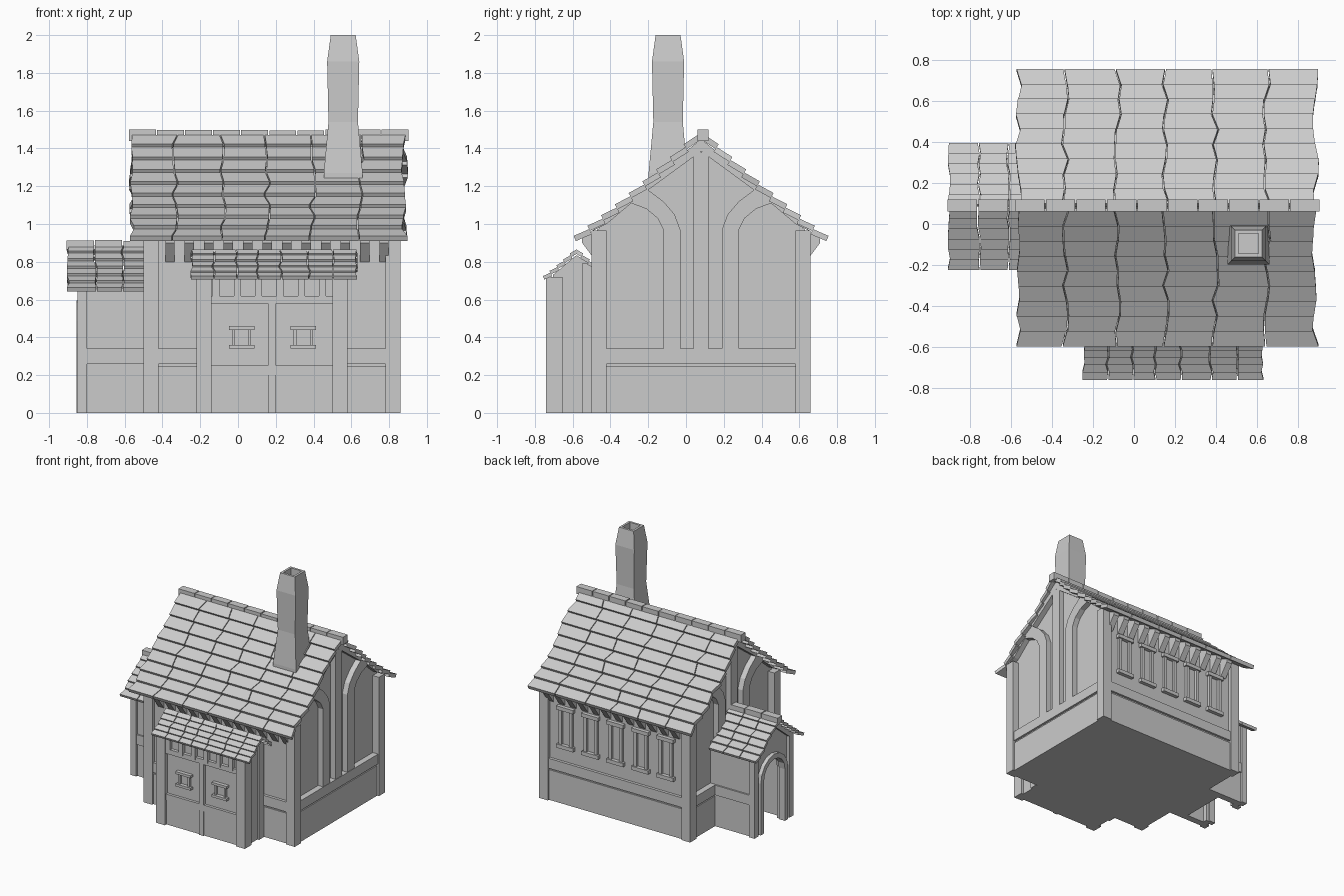
import bpy, bmesh, random
from math import cos, sin, pi, hypot

if "Cube" in bpy.data.objects:
    bpy.data.objects.remove(bpy.data.objects["Cube"])

random.seed(4)
YC = 0.08  # ridge line of the main house


def finish(name, bm):
    bmesh.ops.recalc_face_normals(bm, faces=bm.faces)
    me = bpy.data.meshes.new(name)
    bm.to_mesh(me)
    bm.free()
    ob = bpy.data.objects.new(name, me)
    bpy.context.collection.objects.link(ob)
    return ob


def loft(bm, rings):
    """Closed solid through rings of equal point count."""
    vs = [[bm.verts.new(p) for p in r] for r in rings]
    n = len(vs[0])
    for a, b in zip(vs, vs[1:]):
        for i in range(n):
            bm.faces.new((a[i], a[(i + 1) % n], b[(i + 1) % n], b[i]))
    bm.faces.new(vs[0][::-1])
    bm.faces.new(vs[-1])


def boxes(name, items):
    """One object of several boxes (x0, x1, y0, y1, z0, z1)."""
    bm = bmesh.new()
    for x0, x1, y0, y1, z0, z1 in items:
        loft(bm, [[(x0, y0, z), (x1, y0, z), (x1, y1, z), (x0, y1, z)] for z in (z0, z1)])
    return finish(name, bm)


def prisms(name, profiles, spans):
    """Y-Z profiles extruded along x over each span."""
    bm = bmesh.new()
    for p in profiles:
        for x0, x1 in spans:
            loft(bm, [[(x, y, z) for y, z in p] for x in (x0, x1)])
    return finish(name, bm)


def both(profile, yc):
    """Half profile (distance from ridge, z) on both sides of the ridge."""
    return [[(yc + s * u, z) for u, z in profile] for s in (-1, 1)]


def roof(name, joints, yc, eave, top, rows, lift, thick, sag, jit):
    """Overlapping rows of shingles on both slopes."""
    bm = bmesh.new()

    def prof(t):
        return (eave[0] + (top[0] - eave[0]) * t,
                eave[1] + (top[1] - eave[1]) * t - sag * 4 * t * (1 - t))
    for s in (-1, 1):
        shift = [[random.uniform(-jit, jit) for _ in joints] for _ in range(rows + 1)]
        for r in range(rows):
            (d0, z0), (d1, z1) = prof(r / rows), prof((r + 1) / rows)
            z0 += lift
            p, q = d0 - d1, z1 - z0
            k = 1.15 if r < rows - 1 else 1.0
            d1, z1 = d0 - p * k, z0 + q * k
            nd, nz = q / hypot(p, q) * thick, p / hypot(p, q) * thick
            for c in range(len(joints) - 1):
                ends = []
                for j, g in ((c, 0.003), (c + 1, -0.003)):
                    xa = joints[j] + shift[r][j] + g
                    xb = joints[j] + shift[r + 1][j] + g
                    ends.append([(xa, yc + s * d0, z0), (xb, yc + s * d1, z1),
                                 (xb, yc + s * (d1 - nd), z1 - nz),
                                 (xa, yc + s * (d0 - nd), z0 - nz)])
                loft(bm, ends)
    return finish(name, bm)


def ridge(name, x0, x1, n, yc, half, z0, z1):
    w = (x1 - x0) / n
    boxes(name, [(x0 + i * w + .003, x0 + (i + 1) * w - .003, yc - half, yc + half,
                  z0, z1 + random.uniform(-.006, 0)) for i in range(n)])


# Main house walls
half_wall = [(-.47, 0), (.63, 0), (.63, .97), (YC, 1.41), (-.47, .97)]
prisms("house_walls", [half_wall], [(-.445, .805)])
boxes("house_plinth", [(-.485, .845, -.485, .645, 0, .245)])
boxes("house_rail", [(-.493, .853, -.493, .653, .26, .34), (-.475, .835, -.475, .635, .24, .27)])
boxes("corner_posts", [(x, x + .08, y, y + .08, 0, .965) for x in (-.50, .78) for y in (-.50, .58)])

# Gable timbers on both ends
spans = [(-.49, -.43), (.79, .85)]
rafter = [(.58, .96), (.50, 1.0), (.37, 1.11), (.28, 1.18), (0, 1.385), (0, 1.45), (.37, 1.15)]
brace = [(.11, .33), (.20, .33), (.20, .97), (.23, 1.03), (.29, 1.08), (.37, 1.11), (.37, 1.13),
         (.28, 1.20), (.28, 1.18), (.20, 1.12), (.14, 1.05), (.11, .97)]
prisms("gable_rafters", both(rafter, YC), spans)
prisms("gable_braces", both(brace, YC), spans)
prisms("gable_king_posts", [[(.04, .33), (.12, .33), (.12, 1.38), (.04, 1.38)]], spans)

# Wedge corbels under the long eaves
corbel = [(.53, .80), (.555, .80), (.63, .90), (.63, .93), (.53, .97)]
prisms("eave_corbels", both(corbel, YC), [(-.385 + i * .103, -.335 + i * .103) for i in range(12)])

# Back windows: jambs, head, sill and pane
frames = []
for i in range(5):
    x = -.27 + i * .225
    frames += [(x - .06, x - .035, .62, .65, .46, .78), (x + .035, x + .06, .62, .65, .46, .78),
               (x - .075, x + .075, .62, .66, .76, .79), (x - .075, x + .075, .62, .66, .45, .48)]
boxes("back_window_frames", frames)

# Main roof
roof("main_roof", [-.565, -.335, -.08, .155, .395, .645, .885], YC,
     (.675, .915), (.02, 1.47), 9, .022, .03, .02, .018)
ridge("main_ridge_caps", -.58, .905, 10, .09, .03, 1.44, 1.50)

# Chimney with hollow top
bm = bmesh.new()
loft(bm, [[(.557 + sx * h, -.095 + sy * h, z) for sx, sy in ((-1, -1), (1, -1), (1, 1), (-1, 1))]
          for h, z in ((.103, 1.22), (.103, 1.27), (.078, 1.54), (.085, 1.86),
                       (.066, 2.0), (.048, 2.0), (.048, 1.88))])
finish("chimney", bm)

# Front porch: body, posts, rails
prisms("porch_body", [[(-.705, 0), (-.46, 0), (-.46, .76), (-.58, .835), (-.705, .73)]], [(-.20, .56)])
boxes("porch_posts", [(x, x + .08, -.74, -.655, 0, .72) for x in (-.22, .50)]
      + [(x, x + .05, -.55, -.49, 0, .79) for x in (-.215, .525)])
boxes("porch_door_frame", [(.16, .20, -.73, -.70, 0, .58), (-.15, .51, -.727, -.70, .20, .25),
                           (-.15, .51, -.73, -.70, .58, .62), (-.15, .51, -.72, -.70, 0, .20)])
boxes("porch_dentils", [(-.135 + i * .113, -.098 + i * .113, -.735, -.69, .60, .72) for i in range(6)])
win = []
for x in (.02, .345):
    win += [(x - .05, x - .035, -.725, -.70, .35, .45), (x + .035, x + .05, -.725, -.70, .35, .45),
            (x - .067, x + .067, -.735, -.70, .44, .46), (x - .067, x + .067, -.735, -.70, .34, .36)]
boxes("porch_door_windows", win)
roof("porch_roof", [-.25, -.13, -.01, .105, .225, .375, .5, .63], -.58,
     (.178, .712), (0, .865), 5, .012, .02, .004, .008)

# Side annex: hollow body with arched entrance
AY = .085
boxes("annex_walls", [(-.825, -.44, AY - .235, AY - .18, 0, .68), (-.825, -.44, AY + .18, AY + .235, 0, .68),
                      (-.62, -.44, AY - .2, AY + .2, 0, .70)])
boxes("annex_rails", [(-.845, -.45, AY - .248, AY - .2, .26, .34), (-.845, -.45, AY + .2, AY + .248, .26, .34)])
boxes("annex_posts", [(-.85, -.80, y, y + .05, 0, .675) for y in (AY - .25, AY + .20)])


def arch(r, zs, flip=1):
    pts = [(AY - r, 0)] + [(AY - r * cos(pi * i / 8), zs + r * sin(pi * i / 8)) for i in range(9)] + [(AY + r, 0)]
    return pts[::flip]


prisms("annex_arch_wall", [[(AY - .235, 0), (AY - .235, .68), (AY, .87), (AY + .235, .68), (AY + .235, 0)]
                           + arch(.145, .42, -1)], [(-.825, -.775)])
prisms("annex_arch_frame", [arch(.175, .42) + arch(.135, .42, -1)], [(-.855, -.80)])
prisms("annex_gable_rafters", both([(.25, .66), (.20, .66), (0, .82), (0, .875), (.25, .68)], AY), [(-.85, -.81)])
roof("annex_roof", [-.905, -.755, -.61, -.47], AY, (.31, .648), (.01, .885), 6, .016, .022, .006, .008)
ridge("annex_ridge_caps", -.91, -.46, 3, .09, .03, .865, .915)
